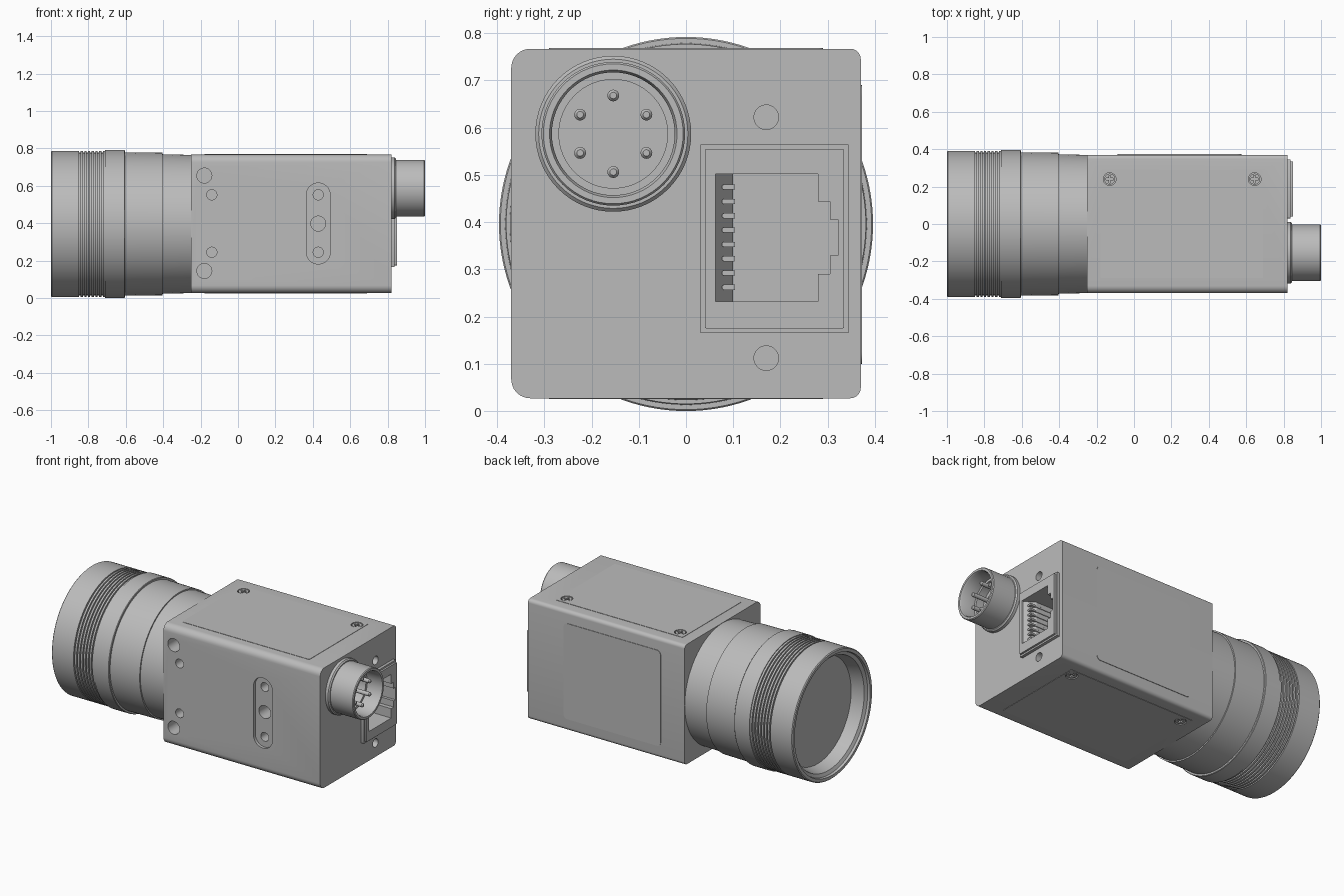
import bpy, bmesh, math
from mathutils import Vector

if "Cube" in bpy.data.objects:
    bpy.data.objects.remove(bpy.data.objects["Cube"], do_unlink=True)

grey = bpy.data.materials.new("neutral grey")
grey.use_nodes = True
grey.diffuse_color = (0.5, 0.5, 0.5, 1)
grey.node_tree.nodes["Principled BSDF"].inputs["Base Color"].default_value = (0.5, 0.5, 0.5, 1)

MID = 0.396  # height of the lens axis


def circle(u, v, r, n=32):
    return [(u + r * math.cos(2 * math.pi * i / n), v + r * math.sin(2 * math.pi * i / n))
            for i in range(n)]


def rounded(u0, u1, v0, v1, left, right, n=6):
    """Rounded rectangle with separate radii on its low-u and high-u corners."""
    pts = []
    corners = [(u1 - right, v1 - right, right, 0), (u0 + left, v1 - left, left, 1),
               (u0 + left, v0 + left, left, 2), (u1 - right, v0 + right, right, 3)]
    for cu, cv, r, quarter in corners:
        for i in range(n + 1):
            a = math.pi / 2 * (quarter + i / n)
            pts.append((cu + r * math.cos(a), cv + r * math.sin(a)))
    return pts


def finish(name, bm):
    bmesh.ops.recalc_face_normals(bm, faces=bm.faces)
    mesh = bpy.data.meshes.new(name)
    bm.to_mesh(mesh)
    bm.free()
    mesh.materials.append(grey)
    obj = bpy.data.objects.new(name, mesh)
    bpy.context.collection.objects.link(obj)
    return obj


def prism(name, outline, axis, lo, hi):
    """Extrude an outline along x, y or z."""
    place = {"x": lambda u, v, w: (w, u, v), "y": lambda u, v, w: (u, w, v),
             "z": lambda u, v, w: (u, v, w)}[axis]
    bm = bmesh.new()
    face = bm.faces.new([bm.verts.new(place(u, v, lo)) for u, v in outline])
    ext = bmesh.ops.extrude_face_region(bm, geom=[face])
    verts = [g for g in ext["geom"] if isinstance(g, bmesh.types.BMVert)]
    bmesh.ops.translate(bm, verts=verts, vec=Vector(place(0, 0, hi - lo)))
    return finish(name, bm)


def lathe(name, profile, y, z, n=96):
    """Revolve (x, radius) points about a line along x."""
    bm = bmesh.new()
    verts = [bm.verts.new((x, y, z + r)) for x, r in profile]
    edges = [bm.edges.new(pair) for pair in zip(verts, verts[1:])]
    bmesh.ops.spin(bm, geom=verts + edges, cent=(0, y, z), axis=(1, 0, 0),
                   angle=2 * math.pi, steps=n, use_duplicate=False)
    bmesh.ops.remove_doubles(bm, verts=bm.verts, dist=0.0002)
    return finish(name, bm)


def cut(obj, cutters):
    for c in cutters:
        mod = obj.modifiers.new("cut", "BOOLEAN")
        mod.operation, mod.solver, mod.object = "DIFFERENCE", "EXACT", c
        bpy.context.view_layer.update()
        deps = bpy.context.evaluated_depsgraph_get()
        mesh = bpy.data.meshes.new_from_object(obj.evaluated_get(deps))
        obj.modifiers.clear()
        obj.data = mesh


def discard(cutters):
    for c in cutters:
        bpy.data.objects.remove(c, do_unlink=True)


# Housing block, with softer corners on the front side
body = prism("housing", rounded(-0.37, 0.37, 0.027, 0.767, 0.04, 0.022), "x", -0.25, 0.82)

# Front mounting slot and tapped holes
holes = [prism("slot_cutter", rounded(0.365, 0.493, 0.182, 0.615, 0.0638, 0.0638, 10),
               "y", -0.5, -0.352)]
for x, z, r in [(-0.18, 0.655, 0.04), (-0.18, 0.145, 0.04), (-0.14, 0.552, 0.027),
                (-0.14, 0.245, 0.027), (0.429, 0.552, 0.027), (0.429, 0.245, 0.027),
                (0.429, 0.398, 0.04)]:
    holes.append(prism("hole_cutter", circle(x, z, r), "y", -0.5, -0.26))
# Locking screw holes beside the network socket
for z in (0.622, 0.112):
    holes.append(prism("hole_cutter", circle(0.17, z, 0.026), "x", 0.72, 0.9))
cut(body, holes)
discard(holes)

# Shallow covers and crosshead screws, top and bottom
for side, sign, level in (("top", 1, 0.767), ("bottom", -1, 0.027)):
    cover = prism(side + "_cover", rounded(-0.18, 0.69, -0.29, 0.29, 0.01, 0.01),
                  "z", level - sign * 0.015, level + sign * 0.002)
    for x in (-0.13, 0.645):
        well = prism("well_cutter", circle(x, 0.24, 0.034), "z",
                     level - sign * 0.014, level + sign * 0.05)
        cut(cover, [well])
        cut(body, [well])
        head = prism(side + "_screw", circle(x, 0.24, 0.029), "z",
                     level - sign * 0.016, level)
        arms = [prism("cross_cutter", rounded(x - a, x + a, 0.24 - b, 0.24 + b, 0.002, 0.002, 2),
                      "z", level - sign * 0.012, level + sign * 0.05)
                for a, b in ((0.02, 0.005), (0.005, 0.02))]
        cut(head, arms)
        discard(arms + [well])

# Raised label plate on the rear side
prism("side_plate", rounded(-0.087, 0.575, 0.1, 0.69, 0.025, 0.025), "y", 0.366, 0.373)

# Network socket frame with a stepped edge and a keyed opening
frame = prism("socket_frame", rounded(0.03, 0.345, 0.165, 0.565, 0.003, 0.003, 2), "x", 0.8, 0.838)
lip = prism("socket_lip", rounded(0.04, 0.335, 0.175, 0.555, 0.003, 0.003, 2), "x", 0.8, 0.85)
half = [(0.062, 0.135), (0.28, 0.135), (0.28, 0.077), (0.305, 0.077), (0.305, 0.038), (0.322, 0.038)]
keyed = [(y, 0.367 + d) for y, d in half] + [(y, 0.367 - d) for y, d in reversed(half)]
opening = prism("socket_cutter", keyed, "x", 0.5, 1.0)
for part in (body, frame, lip):
    cut(part, [opening])
discard([opening])

# Sloped contact bed and eight contacts inside the socket
prism("contact_bed", [(0.84, 0.06), (0.51, 0.06), (0.51, 0.1), (0.77, 0.1)], "y", 0.23, 0.504)
bed = bpy.data.objects["contact_bed"]
bpy.data.objects.remove(bed, do_unlink=True)
prism("contact_bed", [(0.84, 0.06), (0.51, 0.06), (0.51, 0.1), (0.78, 0.1)], "z", 0.231, 0.503)
for i in range(8):
    z = 0.262 + i * 0.0303
    prism("contact", rounded(0.076, 0.104, z - 0.0055, z + 0.0055, 0.005, 0.001, 3), "x", 0.52, 0.822)

# Round power connector: flange, barrel, stepped bore and six pins
CY, CZ = -0.154, 0.587
lathe("power_connector", [(0.81, 0), (0.81, 0.165), (0.838, 0.165), (0.845, 0.158), (0.845, 0.152),
                          (0.995, 0.152), (1.0, 0.148), (1.0, 0.135), (0.99, 0.13), (0.9, 0.13),
                          (0.9, 0.115), (0.85, 0.115), (0.85, 0)], CY, CZ, 64)
for y, z in circle(CY, CZ, 0.081, 12)[1::2] and [
        (CY + 0.081 * math.sin(k * math.pi / 3), CZ + 0.081 * math.cos(k * math.pi / 3))
        for k in range(6)]:
    lathe("power_pin", [(0.84, 0), (0.84, 0.0125), (0.958, 0.0125), (0.965, 0.007), (0.965, 0)], y, z, 16)

# Lens barrel: recessed front, grip grooves, flange and stepped rear
profile = [(-0.9, 0), (-0.9, 0.325), (-0.975, 0.345), (-0.985, 0.365), (-1.0, 0.368),
           (-1.0, 0.386), (-0.995, 0.391), (-0.855, 0.391)]
for i in range(7):
    x = -0.85 + i * 0.02
    profile += [(x, 0.391), (x, 0.381), (x + 0.008, 0.381), (x + 0.008, 0.391)]
profile += [(-0.71, 0.391), (-0.71, 0.396), (-0.608, 0.396), (-0.605, 0.393), (-0.605, 0.383),
            (-0.405, 0.381), (-0.405, 0.373), (-0.24, 0.369), (-0.24, 0)]
lathe("lens_barrel", profile, 0, MID, 128)

# Smooth the curved surfaces, keep the edges crisp
for obj in bpy.context.view_layer.objects:
    obj.select_set(obj.type == "MESH")
bpy.context.view_layer.objects.active = body
bpy.ops.object.shade_smooth_by_angle(angle=math.radians(30))
